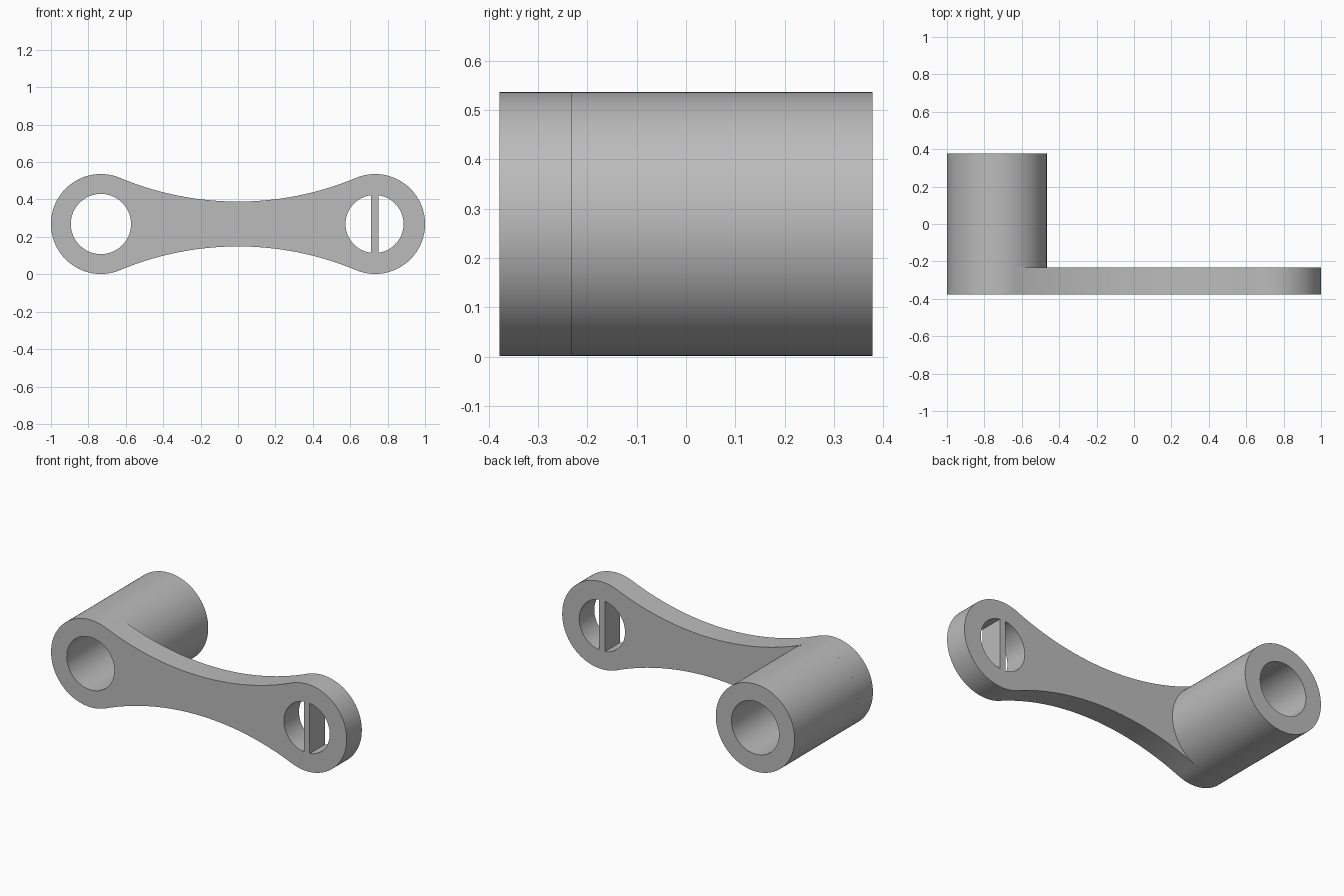
import bpy
import bmesh
from math import sin, cos, atan2, asin, acos, pi, radians
from mathutils import Vector

cube = bpy.data.objects.get("Cube")
if cube:
    bpy.data.objects.remove(cube, do_unlink=True)

# Main dimensions
R = 0.267            # end boss radius
CX, CZ = 0.733, 0.269  # boss centres at x = +-CX
BORE, EYE = 0.161, 0.155
WAIST = 0.12         # half height at mid arm
FRONT, BACK, TUBE_END = -0.378, -0.232, 0.378
WEB = 0.02           # half width of the bar across the eye

grey = bpy.data.materials.new("grey")
grey.use_nodes = True
grey.diffuse_color = (0.5, 0.5, 0.5, 1)
grey.node_tree.nodes["Principled BSDF"].inputs["Base Color"].default_value = (0.5, 0.5, 0.5, 1)


def arc(cx, cz, r, a0, a1, n):
    """Points on an arc from a0 to a1, both ends included."""
    return [(cx + r * cos(a0 + (a1 - a0) * i / n),
             cz + r * sin(a0 + (a1 - a0) * i / n)) for i in range(n + 1)]


def circle(cx, cz, r, n=96):
    return arc(cx, cz, r, 0, 2 * pi, n)[:-1]


def extrude_loops(name, loops, y0, y1):
    """Solid plate from an outer loop and hole loops in the xz plane."""
    bm = bmesh.new()
    for loop in loops:
        vs = [bm.verts.new((x, y0, z)) for x, z in loop]
        for a, b in zip(vs, vs[1:] + vs[:1]):
            bm.edges.new((a, b))
    bmesh.ops.triangle_fill(bm, edges=bm.edges[:], use_beauty=True,
                            normal=Vector((0, -1, 0)))
    ext = bmesh.ops.extrude_face_region(bm, geom=bm.faces[:], use_keep_orig=True)
    moved = [g for g in ext["geom"] if isinstance(g, bmesh.types.BMVert)]
    bmesh.ops.translate(bm, verts=moved, vec=(0, y1 - y0, 0))
    bmesh.ops.recalc_face_normals(bm, faces=bm.faces[:])
    mesh = bpy.data.meshes.new(name)
    bm.to_mesh(mesh)
    bm.free()
    mesh.materials.append(grey)
    obj = bpy.data.objects.new(name, mesh)
    bpy.context.collection.objects.link(obj)
    bpy.ops.object.select_all(action='DESELECT')
    obj.select_set(True)
    bpy.context.view_layer.objects.active = obj
    bpy.ops.object.shade_smooth_by_angle(angle=radians(30))
    return obj


# Arm outline: two round ends joined by tangent concave arcs
side_r = (CX**2 + WAIST**2 - R**2) / (2 * (R - WAIST))
side_z = WAIST + side_r
join = atan2(side_z, -CX)        # boss angle where the arcs meet
sweep = asin(CX / (side_r + R))
outline = (arc(CX, CZ, R, -join, join, 72)[:-1]
           + arc(0, CZ + side_z, side_r, -pi / 2 + sweep, -pi / 2 - sweep, 48)[:-1]
           + arc(-CX, CZ, R, pi - join, pi + join, 72)[:-1]
           + arc(0, CZ - side_z, side_r, pi / 2 + sweep, pi / 2 - sweep, 48)[:-1])

# Eye split into two openings by an upright bar
half = acos(WEB / EYE)
slot_left = arc(CX - 0.003, CZ, EYE, pi - half, pi + half, 44)
slot_right = arc(CX - 0.003, CZ, EYE, -half, half, 44)

extrude_loops("arm_plate", [outline, circle(-CX, CZ, BORE), slot_left, slot_right],
              FRONT, BACK)

# Hollow tube behind the bored end
extrude_loops("bearing_tube", [circle(-CX, CZ, R), circle(-CX, CZ, BORE)],
              BACK, TUBE_END)
